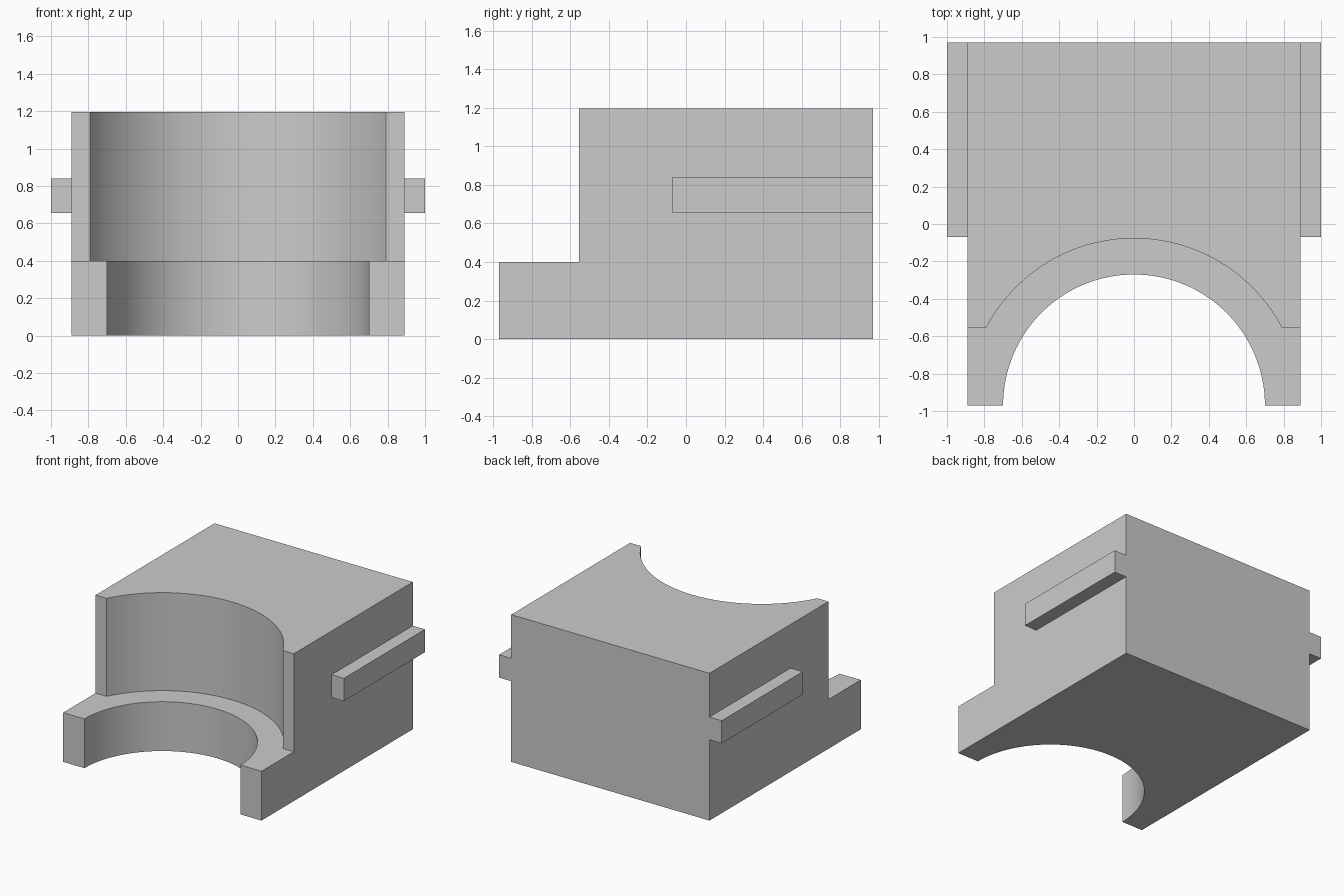
import bpy, bmesh, math

cube = bpy.data.objects.get("Cube")
if cube:
    bpy.data.objects.remove(cube, do_unlink=True)

HALF_W, FRONT, BACK, HEIGHT = 0.89, -0.97, 0.97, 1.195
LEDGE_Z, STEP_Y = 0.4, -0.555

grey = bpy.data.materials.new("plain grey")
grey.use_nodes = True
colour = (0.6, 0.6, 0.6, 1)
grey.diffuse_color = colour
grey.node_tree.nodes["Principled BSDF"].inputs["Base Color"].default_value = colour


def arc(radius, start, steps=64):
    """Points from right to left round a circle centred on the front edge."""
    sweep = math.pi - 2 * start
    return [(radius * math.cos(start + sweep * i / steps),
             FRONT + radius * math.sin(start + sweep * i / steps))
            for i in range(steps + 1)]


def prism(name, outline, z0, z1):
    """Extrude a plan outline between two heights."""
    bm = bmesh.new()
    face = bm.faces.new([bm.verts.new((x, y, z0)) for x, y in outline])
    grown = bmesh.ops.extrude_face_region(bm, geom=[face])["geom"]
    top = [v for v in grown if isinstance(v, bmesh.types.BMVert)]
    bmesh.ops.translate(bm, verts=top, vec=(0, 0, z1 - z0))
    bmesh.ops.recalc_face_normals(bm, faces=bm.faces)
    mesh = bpy.data.meshes.new(name)
    bm.to_mesh(mesh)
    bm.free()
    mesh.materials.append(grey)
    obj = bpy.data.objects.new(name, mesh)
    bpy.context.collection.objects.link(obj)
    return obj


# Main block with the narrow round notch through its full height
body = prism("body", [(-HALF_W, FRONT), (-HALF_W, BACK), (HALF_W, BACK),
                      (HALF_W, FRONT)] + arc(0.70, 0), 0, HEIGHT)

# Cutter for the front step and the wider round recess above the ledge
start = math.asin((STEP_Y - FRONT) / 0.893)
cutter = prism("step_cutter", [(-1.2, -1.2), (1.2, -1.2), (1.2, STEP_Y)]
               + arc(0.893, start) + [(-1.2, STEP_Y)], LEDGE_Z, HEIGHT + 0.2)
cut = body.modifiers.new("step", "BOOLEAN")
cut.operation = "DIFFERENCE"
cut.solver = "EXACT"
cut.object = cutter

# Apply the cut and discard the helper
bpy.context.view_layer.objects.active = body
bpy.ops.object.select_all(action="DESELECT")
body.select_set(True)
bpy.ops.object.modifier_apply(modifier=cut.name)
bpy.data.objects.remove(cutter, do_unlink=True)
bpy.ops.object.shade_smooth_by_angle(angle=math.radians(30))

# Guide rails along both sides, flush with the back
for side, name in ((1, "left_rail"), (-1, "right_rail")):
    inner, outer = side * HALF_W, side * 1.0
    prism(name, [(inner, -0.07), (outer, -0.07), (outer, BACK), (inner, BACK)],
          0.655, 0.84)
